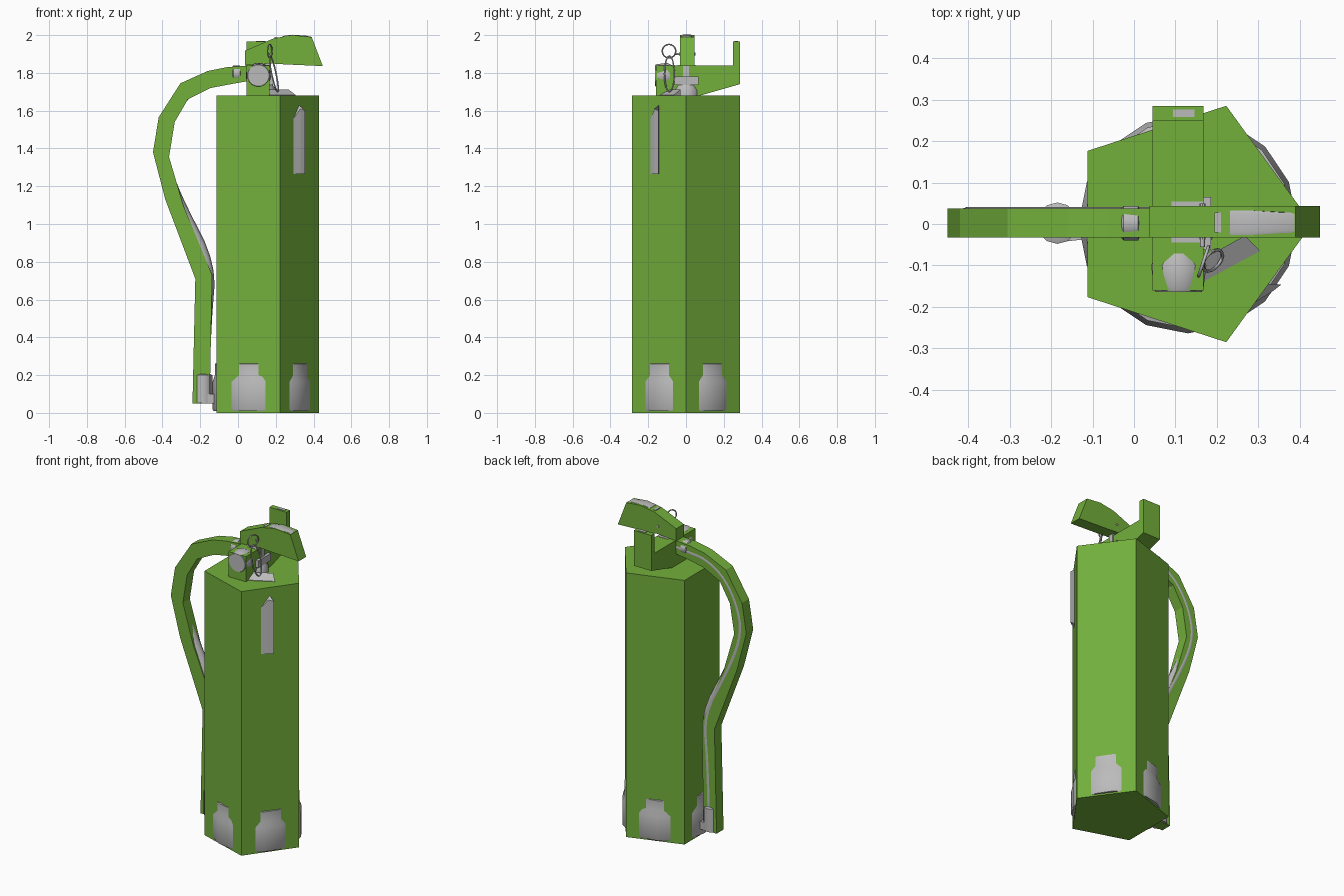
import bpy, bmesh, math
from mathutils import Vector

if "Cube" in bpy.data.objects:
    bpy.data.objects.remove(bpy.data.objects["Cube"])


def material(name, r, g, b):
    m = bpy.data.materials.new(name)
    m.diffuse_color = (r, g, b, 1)
    m.use_nodes = True
    m.node_tree.nodes["Principled BSDF"].inputs["Base Color"].default_value = m.diffuse_color
    return m


green = material("green", 0.17, 0.43, 0.044)
grey = material("grey", 0.5, 0.5, 0.5)


def finish(name, bm, mat=grey, smooth=False):
    bmesh.ops.recalc_face_normals(bm, faces=bm.faces)
    me = bpy.data.meshes.new(name)
    bm.to_mesh(me)
    bm.free()
    ob = bpy.data.objects.new(name, me)
    bpy.context.collection.objects.link(ob)
    me.materials.append(mat)
    if smooth:
        bpy.ops.object.select_all(action='DESELECT')
        ob.select_set(True)
        bpy.context.view_layer.objects.active = ob
        bpy.ops.object.shade_smooth_by_angle(angle=math.radians(40))
    return ob


def loft(name, loops, mat=grey, smooth=False):
    """Closed solid through a list of equal-length point loops."""
    bm = bmesh.new()
    rings = [[bm.verts.new(p) for p in loop] for loop in loops]
    for a, b in zip(rings, rings[1:]):
        for i in range(len(a)):
            j = (i + 1) % len(a)
            bm.faces.new((a[i], a[j], b[j], b[i]))
    bm.faces.new(rings[0])
    bm.faces.new(rings[-1])
    return finish(name, bm, mat, smooth)


def extrude(name, pts, axis, lo, hi, mat=grey):
    """Extrude a 2D outline along one axis (x: pts are y,z; y: x,z; z: x,y)."""
    def at(p, d):
        return {'x': (d, p[0], p[1]), 'y': (p[0], d, p[1]), 'z': (p[0], p[1], d)}[axis]
    return loft(name, [[at(p, d) for p in pts] for d in (lo, hi)], mat)


def box(name, x0, x1, y0, y1, z0, z1, mat=grey):
    return extrude(name, [(x0, y0), (x1, y0), (x1, y1), (x0, y1)], 'z', z0, z1, mat)


def lathe(name, profile, origin, axis=(0, 0, 1), sides=16, turn=0.0):
    """Closed turned part; profile is (radius, distance along axis)."""
    q = Vector((0, 0, 1)).rotation_difference(Vector(axis))
    angles = [2 * math.pi * (i + turn) / sides for i in range(sides)]
    return loft(name, [[Vector(origin) + q @ Vector((r * math.cos(t), r * math.sin(t), h))
                        for t in angles] for r, h in profile], smooth=True)


def tube(name, pts, r, cyclic=False, res=1, spline='POLY'):
    cu = bpy.data.curves.new(name, 'CURVE')
    cu.dimensions = '3D'
    cu.bevel_depth = r
    cu.bevel_resolution = res
    cu.use_fill_caps = True
    s = cu.splines.new(spline)
    s.points.add(len(pts) - 1)
    for p, c in zip(s.points, pts):
        p.co = (*c, 1)
    s.use_cyclic_u = cyclic
    s.use_smooth = True
    if spline == 'NURBS':
        s.order_u = 3
        s.use_endpoint_u = not cyclic
        s.resolution_u = 4
    ob = bpy.data.objects.new(name, cu)
    bpy.context.collection.objects.link(ob)
    cu.materials.append(grey)
    return ob


# Tank: five-sided outer shell over a round inner bottle
CX = 0.13
extrude("tank_shell", [(CX + 0.3 * math.cos(math.radians(72 * k)),
                        0.3 * math.sin(math.radians(72 * k))) for k in range(5)],
        'z', 0, 1.68, green)
lathe("bottle", [(0.26, 0.01), (0.264, 0.018), (0.264, 0.165), (0.2525, 0.2), (0.2525, 0.26),
                 (0.236, 0.265), (0.236, 1.4), (0.22, 1.5), (0.17, 1.59), (0.09, 1.65),
                 (0.06, 1.675)], (CX, 0, 0))

# Thin pointed strip standing off the front right of the tank
edge = [(0.288, -0.191), (0.33, -0.166), (0.356, -0.146), (0.322, -0.144)]
loft("side_strip", [[(x, y, 1.265) for x, y in edge],
                    [(x, y, z) for (x, y), z in zip(edge, (1.55, 1.61, 1.6, 1.63))]])

# Hose: square outer shell and round inner hose
outer = [(0.045, 1.838), (-0.06, 1.83), (-0.16, 1.81), (-0.305, 1.745), (-0.42, 1.565),
         (-0.45, 1.38), (-0.385, 1.13), (-0.226, 0.71), (-0.241, 0.05)]
inner = [(0.045, 1.755), (-0.04, 1.74), (-0.145, 1.72), (-0.265, 1.66), (-0.335, 1.54),
         (-0.365, 1.355), (-0.29, 1.1), (-0.137, 0.73), (-0.15, 0.05)]
loft("hose_shell", [[(p[0], y, p[1]) for p, y in
                     ((o, -0.033), (o, 0.037), (i, 0.037), (i, -0.033))]
                    for o, i in zip(outer, inner)], green)
shift = [(0, 0), (0, 0), (0, 0.012), (0, 0), (-0.002, 0), (-0.012, 0), (0.012, 0),
         (0.035, 0.06)]
tube("hose", [((o[0] + i[0]) / 2 + s[0], 0.0045, (o[1] + i[1]) / 2 + s[1])
              for o, i, s in zip(outer, inner, shift)]
     + [(-0.178, 0.0045, 0.5), (-0.185, 0.0045, 0.19)], 0.036, res=2, spline='NURBS')

# Hose coupling, nozzle and nozzle clip
lathe("hose_coupling", [(0.036, -0.03), (0.042, -0.025), (0.042, 0.01), (0.03, 0.015),
                        (0.03, 0.06)], (0, 0.002, 1.798), (1, 0, 0))
lathe("nozzle", [(0.05, 0.052), (0.05, 0.2), (0.036, 0.206)], (-0.185, 0.002, 0), sides=12)
extrude("nozzle_clip", [(-0.19, -0.045), (-0.11, -0.036),
                        (-0.11, 0.036), (-0.19, 0.045)], 'z', 0.05, 0.1)

# Valve block with rear wall bracket
extrude("valve_shell", [(-0.16, 1.84), (0.25, 1.84), (0.25, 1.965), (0.285, 1.965),
                        (0.285, 1.74), (0.075, 1.68), (-0.16, 1.68)],
        'x', 0.045, 0.168, green)
box("bracket_pad", 0.094, 0.146, 0.258, 0.276, 1.8, 1.968)
lathe("pressure_gauge", [(0.057, -0.164), (0.061, -0.155), (0.068, -0.1), (0.05, -0.06)],
      (0.108, 0, 1.786), (0, 1, 0), turn=0.5)
box("valve_body", 0.09, 0.186, -0.062, 0.065, 1.735, 1.78)
box("valve_cap", 0.09, 0.166, -0.045, 0.054, 1.77, 1.842)
lathe("valve_collar", [(0.07, 1.66), (0.07, 1.71), (0.055, 1.736)], (CX, 0, 0))
box("valve_stem", 0.14, 0.175, -0.015, 0.015, 1.77, 1.86)

# Squeeze lever
extrude("lever_shell", [(0.038, 1.84), (0.038, 1.918), (0.19, 1.983), (0.29, 2.0), (0.39, 1.99),
                        (0.449, 1.836), (0.25, 1.845), (0.17, 1.85)],
        'y', -0.032, 0.044, green)
rib = [(0.234, 1.95), (0.232, 1.992), (0.25, 1.998), (0.29, 2.002),
       (0.36, 1.997), (0.388, 1.991), (0.388, 1.95)]
loft("lever_rib", [[(x, 0.003 + s * w * (1 if x < 0.3 else 0.85), z - d) for x, z in rib]
                   for s, w, d in ((-1, 0.029, 0.002), (-1, 0.022, 0), (1, 0.022, 0),
                                   (1, 0.029, 0.002))], smooth=True)
box("lever_stud", 0.194, 0.21, -0.02, 0.028, 1.93, 1.989)
lathe("lever_pivot", [(0.007, -0.038), (0.007, 0.05)], (0.165, 0, 1.9), (0, 1, 0), 8)

# Safety pin with pull ring, tie loop and tag
ring = [2 * math.pi * k / 16 for k in range(16)]
tube("pull_ring", [(0.168 + 0.012 * math.cos(t), -0.09 + 0.036 * math.cos(t),
                    1.915 + 0.036 * math.sin(t)) for t in ring], 0.004, True)
tube("tie_loop", [(0.19 - 0.02 * math.sin(t) + 0.012 * math.cos(t), -0.088 + 0.026 * math.cos(t),
                   1.795 + 0.095 * math.sin(t)) for t in ring], 0.004, True)
tube("safety_pin", [(0.165, -0.055, 1.9), (0.165, 0.03, 1.9)], 0.006)
tag = [(0.165, -0.14, 1.683), (0.305, -0.065, 1.683), (0.268, -0.028, 1.712),
       (0.165, -0.085, 1.712)]
loft("tag", [tag, [(x, y, 1.675) for x, y, z in tag]])
